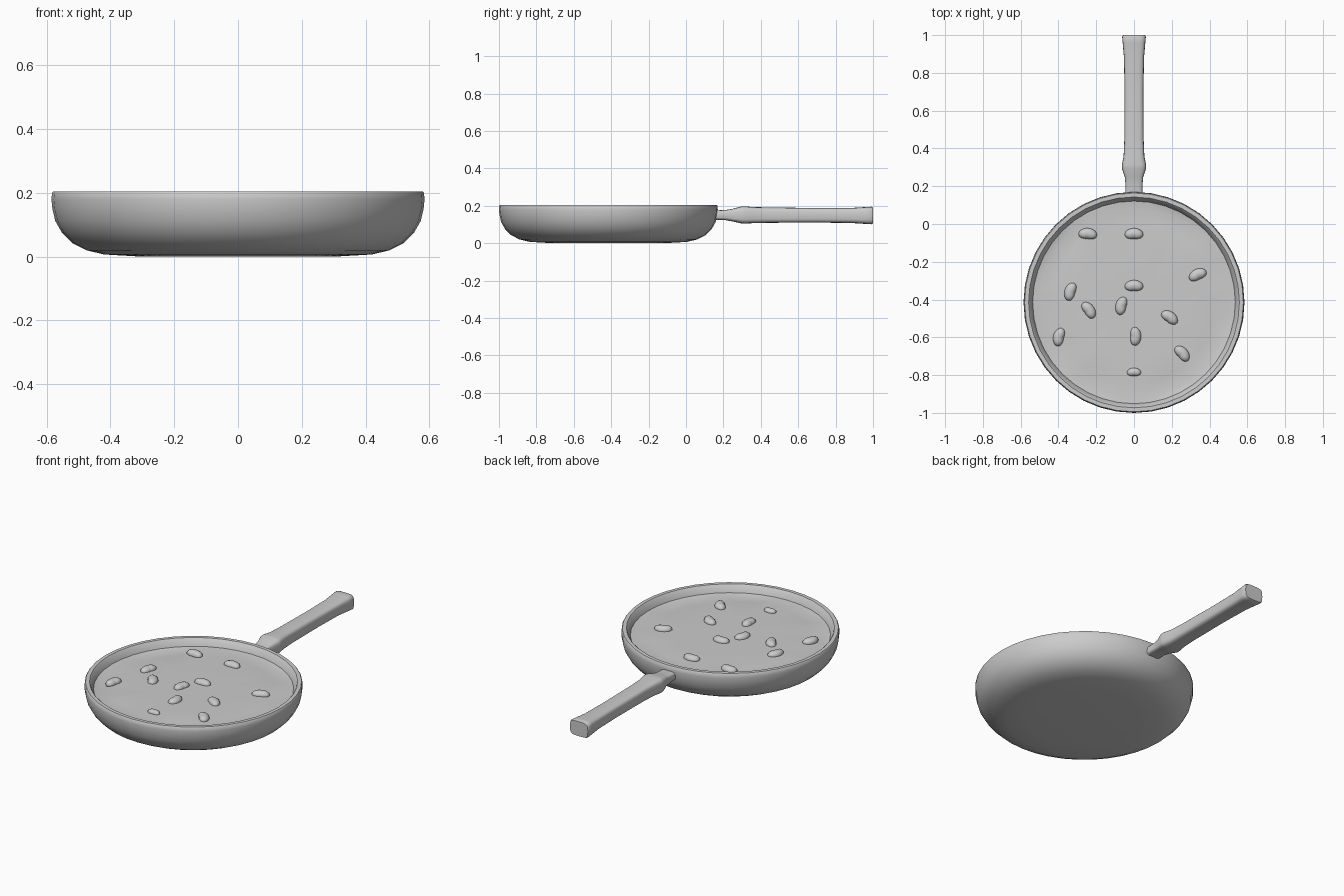
import bpy, bmesh, math, random
from mathutils import Matrix, Vector

random.seed(4)
if "Cube" in bpy.data.objects:
    bpy.data.objects.remove(bpy.data.objects["Cube"])

PAN_Y = -0.415
FOOD_Z = 0.163

grey = bpy.data.materials.new("plain grey")
grey.use_nodes = True
grey.diffuse_color = (0.6, 0.6, 0.6, 1)
grey.node_tree.nodes["Principled BSDF"].inputs["Base Color"].default_value = (0.6, 0.6, 0.6, 1)


def finish(name, bm, angle=40):
    bmesh.ops.recalc_face_normals(bm, faces=bm.faces)
    mesh = bpy.data.meshes.new(name)
    bm.to_mesh(mesh)
    bm.free()
    mesh.materials.append(grey)
    obj = bpy.data.objects.new(name, mesh)
    bpy.context.collection.objects.link(obj)
    bpy.ops.object.select_all(action='DESELECT')
    obj.select_set(True)
    bpy.context.view_layer.objects.active = obj
    bpy.ops.object.shade_smooth_by_angle(angle=math.radians(angle))
    return obj


def loft(bm, rings, cap_start=True, cap_end=True):
    loops = [[bm.verts.new(p) for p in ring] for ring in rings]
    n = len(loops[0])
    for a, b in zip(loops, loops[1:]):
        for i in range(n):
            j = (i + 1) % n
            bm.faces.new((a[i], a[j], b[j], b[i]))
    if cap_start:
        bm.faces.new(loops[0])
    if cap_end:
        bm.faces.new(loops[-1])
    return loops


def circle(r, z, n=40):
    return [(r * math.cos(math.tau * i / n), PAN_Y + r * math.sin(math.tau * i / n), z)
            for i in range(n)]


def superellipse(rx, rz, n=24, power=0.5):
    pts = []
    for i in range(n):
        c, s = math.cos(math.tau * i / n), math.sin(math.tau * i / n)
        pts.append((math.copysign(abs(c) ** power, c) * rx,
                    math.copysign(abs(s) ** power, s) * rz))
    return pts


# Pan body: outside, rolled rim and inside wall
profile = [(0.3, 0), (0.42, 0.007), (0.475, 0.02), (0.52, 0.043), (0.552, 0.075),
           (0.573, 0.112), (0.582, 0.15), (0.585, 0.18), (0.583, 0.2), (0.579, 0.205),
           (0.558, 0.205), (0.553, 0.2), (0.535, 0.16), (0.52, 0.1), (0.45, 0.05)]
bm = bmesh.new()
loft(bm, [circle(r, z) for r, z in profile])
finish("pan", bm)

# Handle: narrow neck, flared collar, grip and blunt end
stations = [(0.15, 0.045, 0.025, 0.15), (0.21, 0.045, 0.027, 0.15), (0.25, 0.049, 0.034, 0.15),
            (0.295, 0.064, 0.045, 0.151), (0.315, 0.064, 0.046, 0.151), (0.36, 0.055, 0.043, 0.15),
            (0.45, 0.051, 0.041, 0.15), (0.7, 0.05, 0.039, 0.149), (0.88, 0.053, 0.04, 0.148),
            (0.96, 0.06, 0.045, 0.148), (0.992, 0.063, 0.047, 0.148), (1.0, 0.058, 0.043, 0.148)]
bm = bmesh.new()
loft(bm, [[(x, y, cz + z) for x, z in superellipse(rx, rz)] for y, rx, rz, cz in stations])
finish("handle", bm, 50)

# Sauce: a gently uneven disc with dips towards its edge
bm = bmesh.new()
rings = [circle(r, FOOD_Z) for r in (0.537, 0.5, 0.43, 0.3, 0.15)]
loops = loft(bm, rings, cap_start=False)
for loop, dip in zip(loops[1:3], (0.012, 0.005)):
    for v in loop:
        v.co.z -= random.random() * dip
finish("sauce", bm)


# Beans: tapered tubes swept along a short arc, half sunk in the sauce
def bean(index, x, y, turn, size=1.0):
    bm = bmesh.new()
    rings = []
    steps = 12
    for k in range(steps + 1):
        t = -0.985 + 1.97 * k / steps
        a = math.radians(90 - 62 * t)
        out = Vector((math.cos(a), math.sin(a), 0))
        thick = 0.028 * (1 - abs(t) ** 3.5) ** 0.5
        mid = out * 0.044 - Vector((0, 0.034, 0))
        rings.append([mid + out * thick * math.cos(math.tau * i / 12)
                      + Vector((0, 0, thick * 0.8 * math.sin(math.tau * i / 12)))
                      for i in range(12)])
    loft(bm, rings)
    place = Matrix.Translation((x, y, FOOD_Z)) @ Matrix.Rotation(math.radians(turn), 4, 'Z')
    bmesh.ops.transform(bm, matrix=place @ Matrix.Scale(size, 4), verts=bm.verts)
    finish(f"bean_{index}", bm, 80)


beans = [(-0.245, -0.06, -5), (0, -0.06, 0), (0.34, -0.275, 25), (0, -0.335, 0),
         (-0.33, -0.36, 72), (-0.245, -0.46, -55), (-0.06, -0.435, 75), (0.185, -0.5, -35),
         (-0.39, -0.6, 75), (0, -0.595, -90), (0.25, -0.69, -48), (0, -0.79, 0, 0.75)]
for index, spec in enumerate(beans, 1):
    bean(index, *spec)
